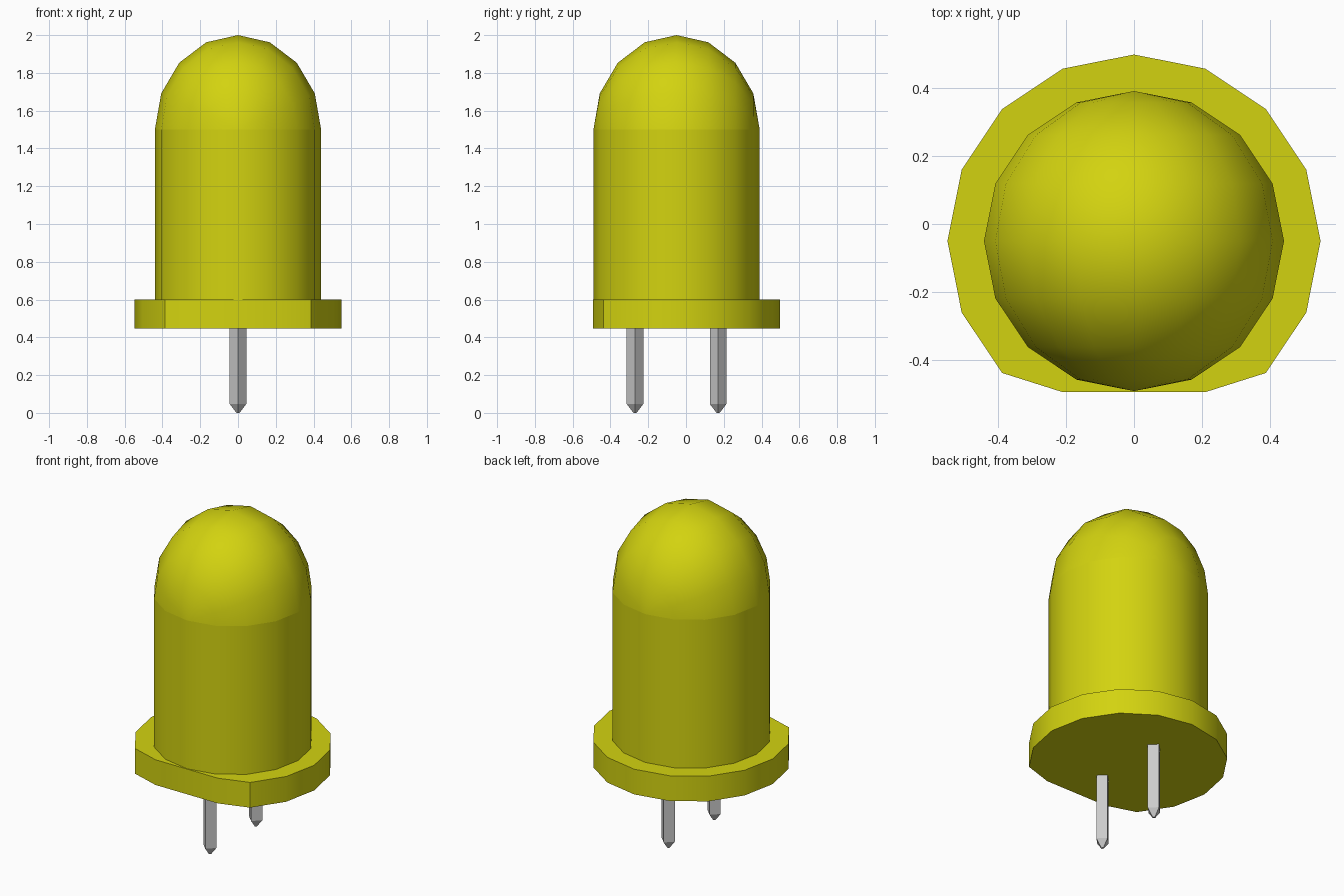
import bpy, bmesh, math
from mathutils import Matrix, Vector

cube = bpy.data.objects.get("Cube")
if cube:
    bpy.data.objects.remove(cube, do_unlink=True)

CY = -0.05          # lens axis
SIDES = 16


def material(name, rgb):
    m = bpy.data.materials.new(name)
    m.use_nodes = True
    m.diffuse_color = (*rgb, 1)
    m.node_tree.nodes["Principled BSDF"].inputs["Base Color"].default_value = (*rgb, 1)
    return m


YELLOW = material("yellow plastic", (0.65, 0.65, 0.005))
METAL = material("grey metal", (0.60, 0.60, 0.60))


def finish(bm, name, mat, smooth=True):
    bmesh.ops.recalc_face_normals(bm, faces=bm.faces)
    me = bpy.data.meshes.new(name)
    bm.to_mesh(me)
    bm.free()
    me.materials.append(mat)
    ob = bpy.data.objects.new(name, me)
    bpy.context.collection.objects.link(ob)
    if smooth:
        bpy.ops.object.select_all(action='DESELECT')
        ob.select_set(True)
        bpy.context.view_layer.objects.active = ob
        bpy.ops.object.shade_smooth_by_angle(angle=math.radians(30))
    return ob


def prism(sides, rings, cy, caps=(True, True)):
    """Stack of regular polygons, rings = [(radius, z), ...] from the bottom up."""
    bm = bmesh.new()
    loops = []
    for r, z in rings:
        loops.append([bm.verts.new((r * math.cos(2 * math.pi * i / sides),
                                    cy + r * math.sin(2 * math.pi * i / sides), z))
                      for i in range(sides)])
    for a, b in zip(loops, loops[1:]):
        for i in range(sides):
            j = (i + 1) % sides
            bm.faces.new((a[i], a[j], b[j], b[i]))
    if caps[0]:
        bm.faces.new(loops[0][::-1])
    if caps[1]:
        bm.faces.new(loops[-1])
    return bm


# Flange with a flattened front side
bm = prism(SIDES, [(0.547, 0.447), (0.547, 0.6)], CY)
for v in bm.verts:
    v.co.y = max(v.co.y, -0.493)
bmesh.ops.remove_doubles(bm, verts=bm.verts, dist=1e-5)
bmesh.ops.dissolve_limit(bm, angle_limit=0.01, verts=bm.verts, edges=bm.edges)
finish(bm, "flange", YELLOW)

# Cylindrical lens body, open at the top where the dome sits
finish(prism(SIDES, [(0.44, 0.6), (0.44, 1.5)], CY, (False, False)), "lens_body", YELLOW)

# Dome: upper half of a sphere whose poles lie front and back
bm = bmesh.new()
bmesh.ops.create_uvsphere(bm, u_segments=SIDES, v_segments=SIDES // 2, radius=1,
                          matrix=Matrix.Rotation(math.pi / 2, 4, 'X'))
bmesh.ops.delete(bm, geom=[f for f in bm.faces if f.calc_center_median().z < 0],
                 context='FACES')
bmesh.ops.scale(bm, vec=Vector((0.44, 0.44, 0.5)), verts=bm.verts)
bmesh.ops.translate(bm, vec=Vector((0, CY, 1.5)), verts=bm.verts)
dome = finish(bm, "lens_dome", YELLOW)
if sum(p.normal.z for p in dome.data.polygons) < 0:
    dome.data.flip_normals()

# Square pins with tapered tips
for name, y in (("front_pin", -0.27), ("back_pin", 0.17)):
    finish(prism(4, [(0.008, 0.0), (0.044, 0.047), (0.044, 0.45)], y), name, METAL, False)
